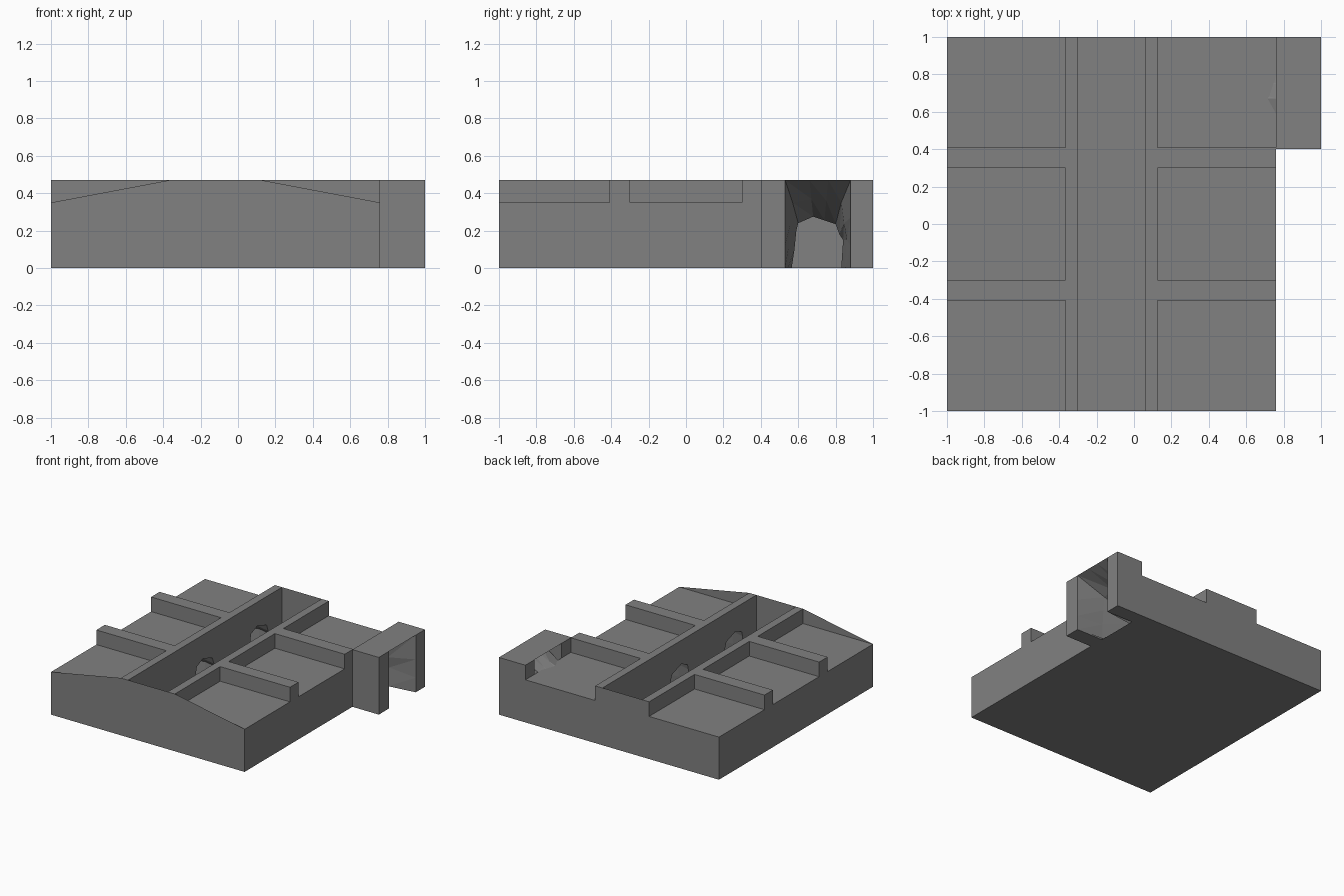
import bpy
from mathutils import Vector

if "Cube" in bpy.data.objects:
    bpy.data.objects.remove(bpy.data.objects["Cube"])

stone = bpy.data.materials.new("stone_grey")
stone.diffuse_color = (0.22, 0.22, 0.22, 1)
stone.use_nodes = True
stone.node_tree.nodes["Principled BSDF"].inputs["Base Color"].default_value = stone.diffuse_color

TOP, PAD = 0.47, 0.35            # wall top and sunken ground heights
L, R = -1.0, 0.76                # main block sides
WL, TL, TR, WR = -0.365, -0.30, 0.06, 0.125   # trench wall lines in x
DOORS = (-0.705, 0.0, 0.705)
# rough arch of a cave mouth, (y offset, z)
ARCH = [(-.14, 0), (-.125, .10), (-.115, .20), (-.105, .24), (-.025, .275),
        (.035, .255), (.095, .235), (.115, .18), (.135, .15), (.125, 0)]


def build(name, polys):
    """Make one object from (points, facing direction) pairs."""
    verts, faces = [], []
    for pts, facing in polys:
        pts = [Vector(p) for p in pts]
        n = Vector((0, 0, 0))
        for a, b in zip(pts, pts[1:] + pts[:1]):
            n += a.cross(b)
        if n.dot(Vector(facing)) < 0:
            pts.reverse()
        faces.append(range(len(verts), len(verts) + len(pts)))
        verts += pts
    me = bpy.data.meshes.new(name)
    me.from_pydata(verts, [], [list(f) for f in faces])
    me.materials.append(stone)
    ob = bpy.data.objects.new(name, me)
    bpy.context.collection.objects.link(ob)
    return ob


def at_x(x, pts, d):
    return ([(x, y, z) for y, z in pts], (d, 0, 0))


def at_y(y, pts, d):
    return ([(x, y, z) for x, z in pts], (0, d, 0))


def flat(x0, x1, y0, y1, z, d=1):
    return ([(x0, y0, z), (x1, y0, z), (x1, y1, z), (x0, y1, z)], (0, 0, d))


def rect(a0, a1, b0, b1):
    return [(a0, b0), (a1, b0), (a1, b1), (a0, b1)]


def box(x0, x1, y0, y1, z0, z1):
    return [flat(x0, x1, y0, y1, z0, -1), flat(x0, x1, y0, y1, z1),
            at_x(x0, rect(y0, y1, z0, z1), -1), at_x(x1, rect(y0, y1, z0, z1), 1),
            at_y(y0, rect(x0, x1, z0, z1), -1), at_y(y1, rect(x0, x1, z0, z1), 1)]


def tunnel(rings):
    """Loft rings of (x, [(y, z)...]) with faces turned to the inside."""
    polys = []
    for (xa, a), (xb, b) in zip(rings, rings[1:]):
        cy = sum(p[0] for p in a) / len(a)
        for i in range(len(a) - 1):
            quad = [(xa, *a[i]), (xa, *a[i + 1]), (xb, *b[i + 1]), (xb, *b[i])]
            mid = sum((Vector(q) for q in quad), Vector()) / 4
            inward = Vector((mid.x, cy, 0.12)) - mid
            polys += [(quad[:3], inward), ([quad[0], quad[2], quad[3]], inward)]
    return polys


def arch(cy, s=1.0):
    return [(cy + y * s, z * s) for y, z in ARCH]


# Outer shell: stepped sides, sloped front plate, stepped back plate, underside
side = [(-1, 0), (.41, 0), (.41, TOP), (.30, TOP), (.30, PAD), (-.30, PAD),
        (-.30, TOP), (-.41, TOP), (-.41, PAD), (-1, PAD)]
left_side = [(-1, 0), (1, 0), (1, PAD), (.41, PAD)] + side[2:]
front = [(L, 0), (R, 0), (R, PAD), (WR, TOP), (WL, TOP), (L, PAD)]
back = [(L, 0), (R, 0), (R, PAD), (WR, PAD), (WR, TOP), (WL, TOP), (WL, PAD), (L, PAD)]
build("outer_shell", [
    at_x(R, side, 1), at_x(L, left_side, -1),
    at_y(-1, front, -1), at_y(1, back, 1),
    flat(L, R, -1, 1, 0, -1),
])

# Inner faces of the thin end plates
slopes = [[(L, PAD), (WL, PAD), (WL, TOP)], [(R, PAD), (WR, PAD), (WR, TOP)]]
build("end_plate_backs", [at_y(-.998, s, 1) for s in slopes] + [
    at_y(-.998, rect(TL, TR, 0, TOP), 1), at_y(.998, rect(TL, TR, 0, TOP), -1)])

# Trench walls with arched door openings down to the floor
wall = [(-1, 0)]
for cy in DOORS:
    wall += arch(cy)
wall += [(1, 0), (1, TOP), (-1, TOP)]
build("trench_walls", [
    at_x(TL, wall, 1), at_x(TR, wall, -1),
    flat(WL, TL, -1, 1, TOP), flat(TR, WR, -1, 1, TOP),
    at_x(WL, rect(-1, 1, PAD, TOP), -1), at_x(WR, rect(-1, 1, PAD, TOP), 1),
])
build("trench_floor", [flat(TL, TR, -1, 1, 0.004)])

# Sunken ground and the raised ribs crossing it, on both sides of the trench
for name, x0, x1 in (("left", L, WL), ("right", WR, R)):
    build(name + "_ground", [flat(x0, x1, a, b, PAD)
                             for a, b in ((-1, -.41), (-.30, .30), (.41, 1))])
    ribs = []
    for a, b in ((-.41, -.30), (.30, .41)):
        ribs += [flat(x0, x1, a, b, TOP), at_y(a, rect(x0, x1, PAD, TOP), -1),
                 at_y(b, rect(x0, x1, PAD, TOP), 1)]
    build(name + "_ribs", ribs)

# Short rough alcoves behind the doors
for i, cy in enumerate(DOORS):
    build(f"left_alcove_{i}", tunnel([(TL, arch(cy)), (TL - .1, arch(cy, 1.06)),
                                      (TL - .2, arch(cy))]))
    if i < 2:
        build(f"right_alcove_{i}", tunnel([(TR, arch(cy)), (TR + .1, arch(cy, 1.06)),
                                           (TR + .2, arch(cy))]))

# Side entrance: two posts, a thin roof, and the cave narrowing to the trench
build("entrance_front_post", box(R, 1, .40, .53, 0, TOP))
build("entrance_back_post", box(R, 1, .88, 1, 0, TOP))
build("entrance_roof", [flat(R, 1, .53, .88, TOP)])
mouth = [(.53, 0), (.53, .12), (.53, .26), (.53, TOP), (.66, TOP),
         (.76, TOP), (.88, TOP), (.88, .27), (.88, .12), (.88, 0)]
throat = [(.545, 0), (.55, .12), (.56, .24), (.57, .35), (.67, .37),
          (.75, .36), (.83, .35), (.845, .24), (.86, .15), (.85, 0)]
build("cave_tunnel", tunnel([(1, mouth), (R + .01, throat),
                             (.5, arch(.705)), (TR, arch(.705))]))
